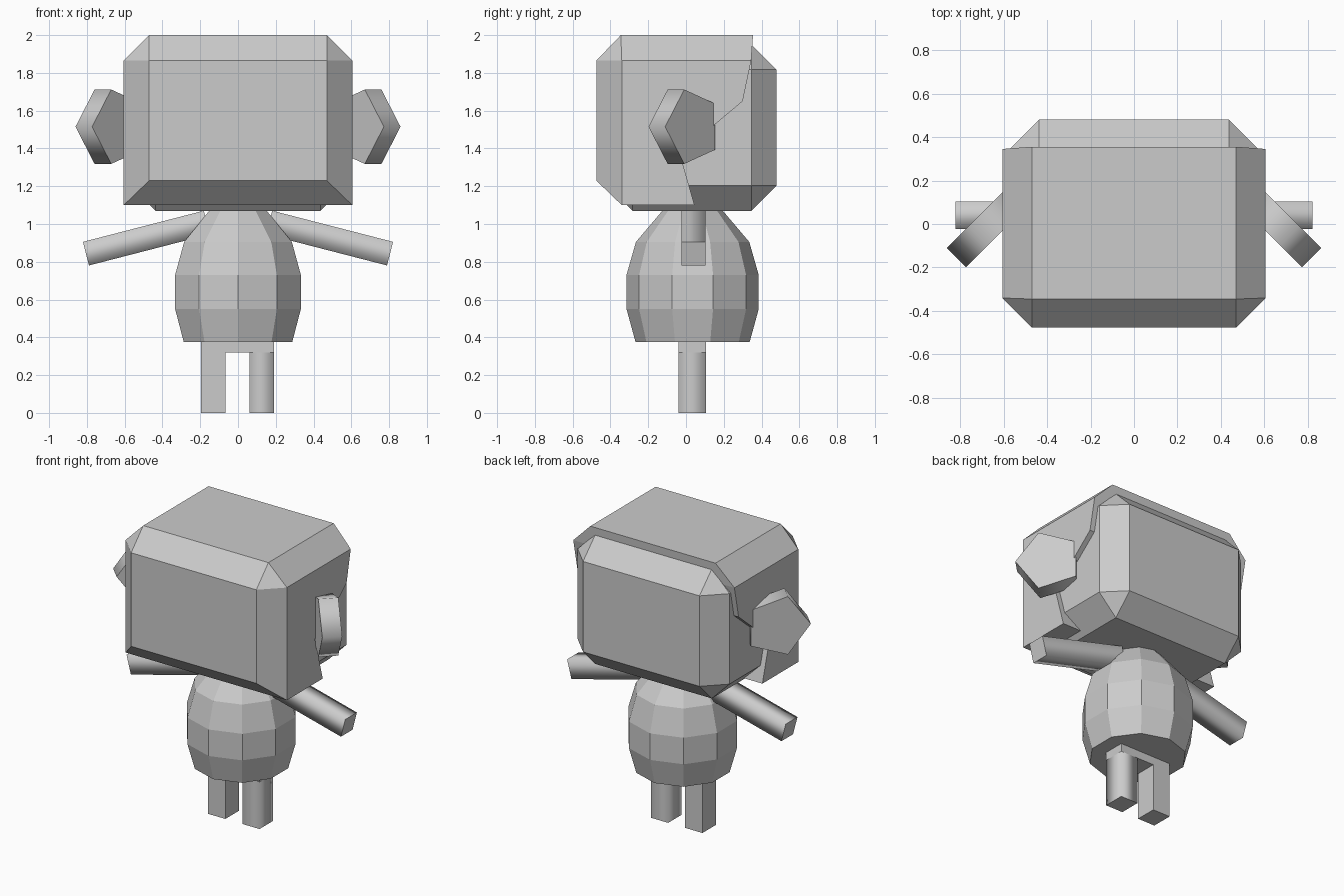
import bpy, bmesh, math
from mathutils import Vector, Matrix

if "Cube" in bpy.data.objects:
    bpy.data.objects.remove(bpy.data.objects["Cube"])

grey = bpy.data.materials.new("plain_grey")
grey.diffuse_color = (0.6, 0.6, 0.6, 1)
grey.use_nodes = True
grey.node_tree.nodes["Principled BSDF"].inputs["Base Color"].default_value = grey.diffuse_color


def finish(name, bm):
    bmesh.ops.recalc_face_normals(bm, faces=bm.faces)
    me = bpy.data.meshes.new(name)
    bm.to_mesh(me)
    bm.free()
    me.materials.append(grey)
    ob = bpy.data.objects.new(name, me)
    bpy.context.collection.objects.link(ob)
    return ob


def chamfered_box(name, lo, hi, bevel=0.0):
    lo, hi = Vector(lo), Vector(hi)
    bm = bmesh.new()
    size = hi - lo
    bmesh.ops.create_cube(bm, size=1, matrix=Matrix.Translation((lo + hi) / 2)
                          @ Matrix.Diagonal((*size, 1)))
    if bevel:
        bmesh.ops.bevel(bm, geom=bm.edges[:], offset=bevel, offset_type='OFFSET',
                        segments=1, affect='EDGES', profile=0.5)
    return finish(name, bm)


def prism(name, section, start, end, u, v):
    """Straight bar with smooth sides and crisp flat ends."""
    bm = bmesh.new()
    u, v = Vector(u), Vector(v)
    rings = [[bm.verts.new(Vector(c) + u * a + v * b) for a, b in section]
             for c in (start, end)]
    n = len(section)
    for ring in rings:
        bm.faces.new(ring)
    for i in range(n):
        j = (i + 1) % n
        f = bm.faces.new((rings[0][i], rings[0][j], rings[1][j], rings[1][i]))
        f.smooth = True
    for e in bm.edges:
        e.smooth = all(f.smooth for f in e.link_faces)
    return finish(name, bm)


def rect(w, h):
    return [(-w / 2, -h / 2), (w / 2, -h / 2), (w / 2, h / 2), (-w / 2, h / 2)]


# Inner head
chamfered_box("head", (-0.57, -0.415, 1.07), (0.57, 0.48, 1.95), 0.133)

# Helmet over the front of the head, with a notched back edge
side = [(-0.34, 1.10), (-0.34, 1.865), (0.345, 1.865), (0.30, 1.65),
        (0.145, 1.52), (-0.04, 1.40), (0.045, 1.10)]
mid = [(-0.475, 1.23), (-0.475, 1.865), (-0.345, 2.0), (0.355, 2.0)]
bm = bmesh.new()
S, M = [], []
for sx in (-1, 1):
    s = [bm.verts.new((sx * 0.605, y, z)) for y, z in side]
    m = [bm.verts.new((sx * 0.47, y, z)) for y, z in mid]
    bm.faces.new(s)                              # cheek
    bm.faces.new((s[0], s[1], m[1], m[0]))       # front corner chamfer
    bm.faces.new((s[1], m[2], m[1]))             # corner triangle
    bm.faces.new((s[1], s[2], m[3], m[2]))       # top side chamfer
    S.append(s)
    M.append(m)
for i in range(3):                               # front, brow chamfer, top
    bm.faces.new((M[0][i], M[1][i], M[1][i + 1], M[0][i + 1]))
bm.faces.new((S[0][0], S[1][0], M[1][0], M[0][0]))   # chin chamfer
bm.faces.new((M[0][3], M[1][3], S[1][2], S[0][2]))   # upper rim
for i in range(2, 7):                            # back rim and underside
    j = (i + 1) % 7
    bm.faces.new((S[0][i], S[1][i], S[1][j], S[0][j]))
finish("helmet", bm)

# Five-sided ears turned outwards, and arms sloping down
pentagon = [(0.207 * math.cos(math.tau * i / 5), 0.207 * math.sin(math.tau * i / 5))
            for i in range(5)]
d = math.sqrt(0.5)
slope = math.radians(14.5)
for sx, tag in ((-1, "left"), (1, "right")):
    prism(tag + "_ear", pentagon, (sx * 0.626, -0.052, 1.515), (sx * 0.714, 0.036, 1.515),
          (sx * d, -d, 0), (0, 0, 1))
    prism(tag + "_arm", rect(0.125, 0.129), (sx * 0.165, 0.04, 1.008),
          (sx * 0.805, 0.04, 0.843), (0, 1, 0),
          (sx * math.sin(slope), 0, math.cos(slope)))

# Ten-sided faceted body
profile = [(0.302, 0.375), (0.35, 0.55), (0.35, 0.73), (0.30, 0.905),
           (0.16, 1.07), (0.07, 1.12)]
bm = bmesh.new()
rings = [[bm.verts.new((r * math.sin(math.tau * i / 10),
                        0.035 - r * math.cos(math.tau * i / 10), z))
          for i in range(10)] for r, z in profile]
for a, b in zip(rings, rings[1:]):
    for i in range(10):
        j = (i + 1) % 10
        bm.faces.new((a[i], a[j], b[j], b[i]))
bm.faces.new(rings[0])
bm.faces.new(rings[-1])
finish("body", bm)

# Legs: flat left leg, hip bar, smooth right leg
chamfered_box("left_leg", (-0.197, -0.04, 0), (-0.067, 0.105, 0.45))
chamfered_box("hip_bar", (-0.067, -0.04, 0.32), (0.19, 0.105, 0.45))
prism("right_leg", rect(0.13, 0.145), (0.125, 0.0325, 0), (0.125, 0.0325, 0.32),
      (1, 0, 0), (0, 1, 0))
